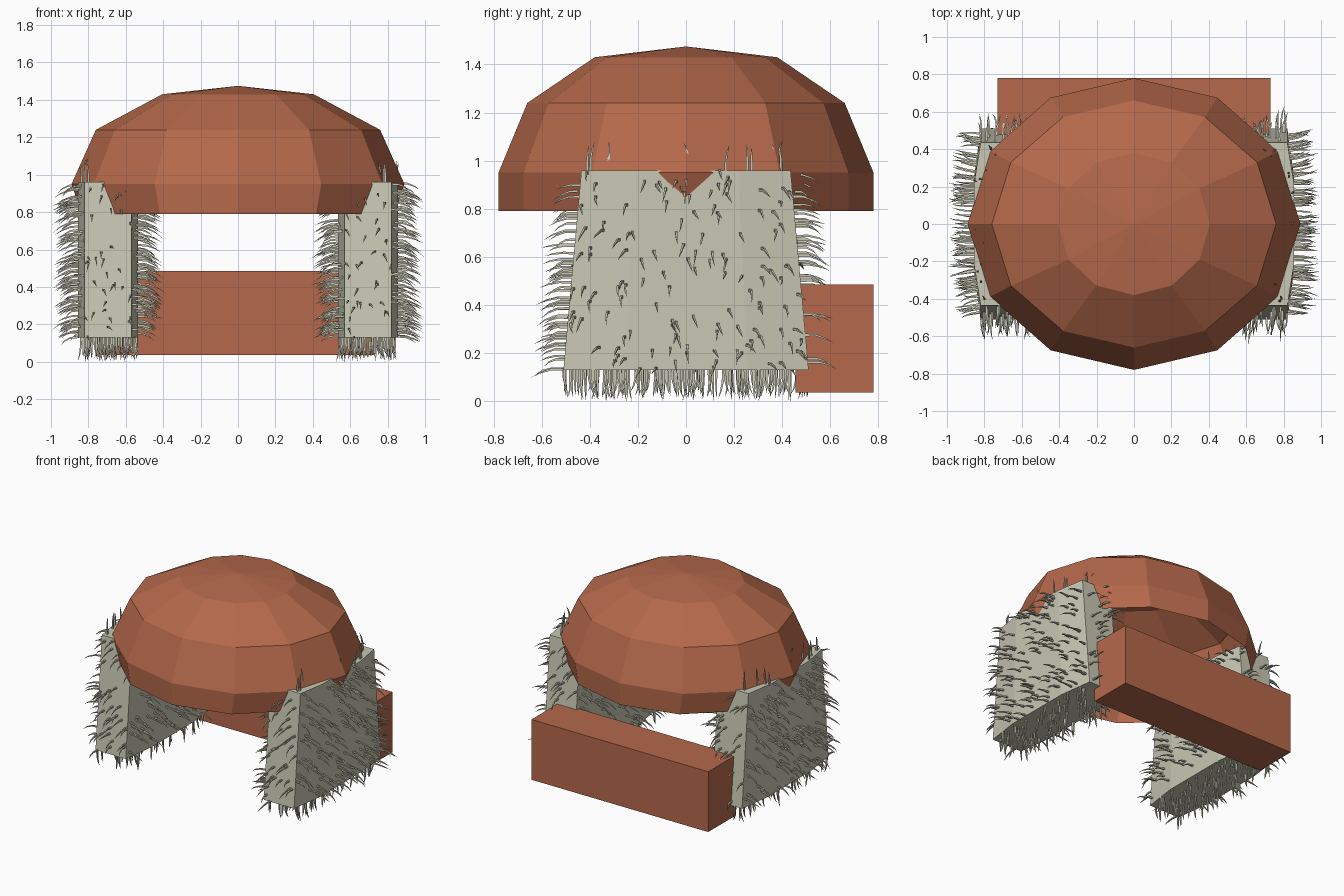
import bpy, bmesh, math, random
from mathutils import Vector

if "Cube" in bpy.data.objects:
    bpy.data.objects.remove(bpy.data.objects["Cube"])

random.seed(4)


def material(name, rgb):
    m = bpy.data.materials.new(name)
    m.diffuse_color = (*rgb, 1)
    m.use_nodes = True
    m.node_tree.nodes["Principled BSDF"].inputs["Base Color"].default_value = m.diffuse_color
    return m


CLAY = material("clay orange", (0.46, 0.14, 0.07))
CREAM = material("pale cream", (0.58, 0.575, 0.46))


def finish(name, bm, mat, normals=True):
    if normals:
        bmesh.ops.recalc_face_normals(bm, faces=bm.faces)
    me = bpy.data.meshes.new(name)
    bm.to_mesh(me)
    bm.free()
    me.materials.append(mat)
    ob = bpy.data.objects.new(name, me)
    bpy.context.collection.objects.link(ob)
    return ob


def skin(bm, a, b):
    n = len(a)
    for i in range(n):
        bm.faces.new((a[i], a[(i + 1) % n], b[(i + 1) % n], b[i]))


# Hollow twelve-sided dome: (x radius, y radius, z) rings, open below
bm = bmesh.new()
rings = []
for rx, ry, z in [(0.835, 0.78, 0.79), (0.89, 0.78, 0.95), (0.76, 0.66, 1.24), (0.405, 0.38, 1.43)]:
    rings.append([bm.verts.new((rx * math.cos(i * math.pi / 6), ry * math.sin(i * math.pi / 6), z))
                  for i in range(12)])
for a, b in zip(rings, rings[1:]):
    skin(bm, a, b)
apex = bm.verts.new((0, 0, 1.475))
for i in range(12):
    bm.faces.new((rings[-1][i], rings[-1][(i + 1) % 12], apex))
finish("dome", bm, CLAY)

# Rear bar
bm = bmesh.new()
bmesh.ops.create_cube(bm, size=1)
for v in bm.verts:
    v.co = (v.co.x * 1.46, 0.6175 + v.co.y * 0.325, 0.26 + v.co.z * 0.45)
finish("rear_bar", bm, CLAY)


def add_hair(bm, root, normal):
    """Tapered four-sided bristle that leaves along the normal and droops."""
    length = random.uniform(0.09, 0.13)
    side = Vector((random.uniform(-1, 1), random.uniform(-1, 1), random.uniform(-0.3, 0.3))) * 0.025
    droop = Vector((0, 0, -0.045 if abs(normal.z) < 0.5 else 0)) * random.uniform(0.6, 1.3)
    u = normal.orthogonal().normalized()
    w = normal.cross(u)
    prev = None
    for t, r in ((-0.05, 0.008), (0.4, 0.0065), (0.75, 0.0045)):
        c = root + normal * length * t + (side + droop) * max(t, 0) ** 2.5
        ring = [bm.verts.new(c + u * r * math.cos(k * math.pi / 2) + w * r * math.sin(k * math.pi / 2))
                for k in range(4)]
        if prev:
            skin(bm, prev, ring)
        prev = ring
    tip = bm.verts.new(root + normal * length + side + droop)
    for k in range(4):
        bm.faces.new((prev[k], prev[(k + 1) % 4], tip))


# Eight-sided bristly legs, tapering towards the top
OUTLINE = [(0.125, 1), (-0.125, 1), (-0.16, 0.5), (-0.16, -0.5),
           (-0.125, -1), (0.125, -1), (0.16, -0.5), (0.16, 0.5)]
for label, cx in (("left", -0.695), ("right", 0.695)):
    bm = bmesh.new()
    low = [bm.verts.new((cx + x, y * 0.51, 0.13)) for x, y in OUTLINE]
    top = [bm.verts.new((cx + x, y * 0.435, 0.96)) for x, y in OUTLINE]
    skin(bm, low, top)
    bm.faces.new(low[::-1])
    bm.faces.new(top)
    bmesh.ops.recalc_face_normals(bm, faces=bm.faces)
    # Scatter bristles evenly over every face
    hair = bmesh.new()
    for f in bm.faces:
        n = f.normal.copy()
        density = 260 if n.z < -0.5 else 165
        p = [v.co for v in f.verts]
        for i in range(1, len(p) - 1):
            a, b, c = p[0], p[i], p[i + 1]
            count = (b - a).cross(c - a).length / 2 * density
            for _ in range(int(count + random.random())):
                s, t = random.random(), random.random()
                if s + t > 1:
                    s, t = 1 - s, 1 - t
                add_hair(hair, a + (b - a) * s + (c - a) * t, n)
    finish(label + "_leg", bm, CREAM)
    finish(label + "_leg_bristles", hair, CREAM)
